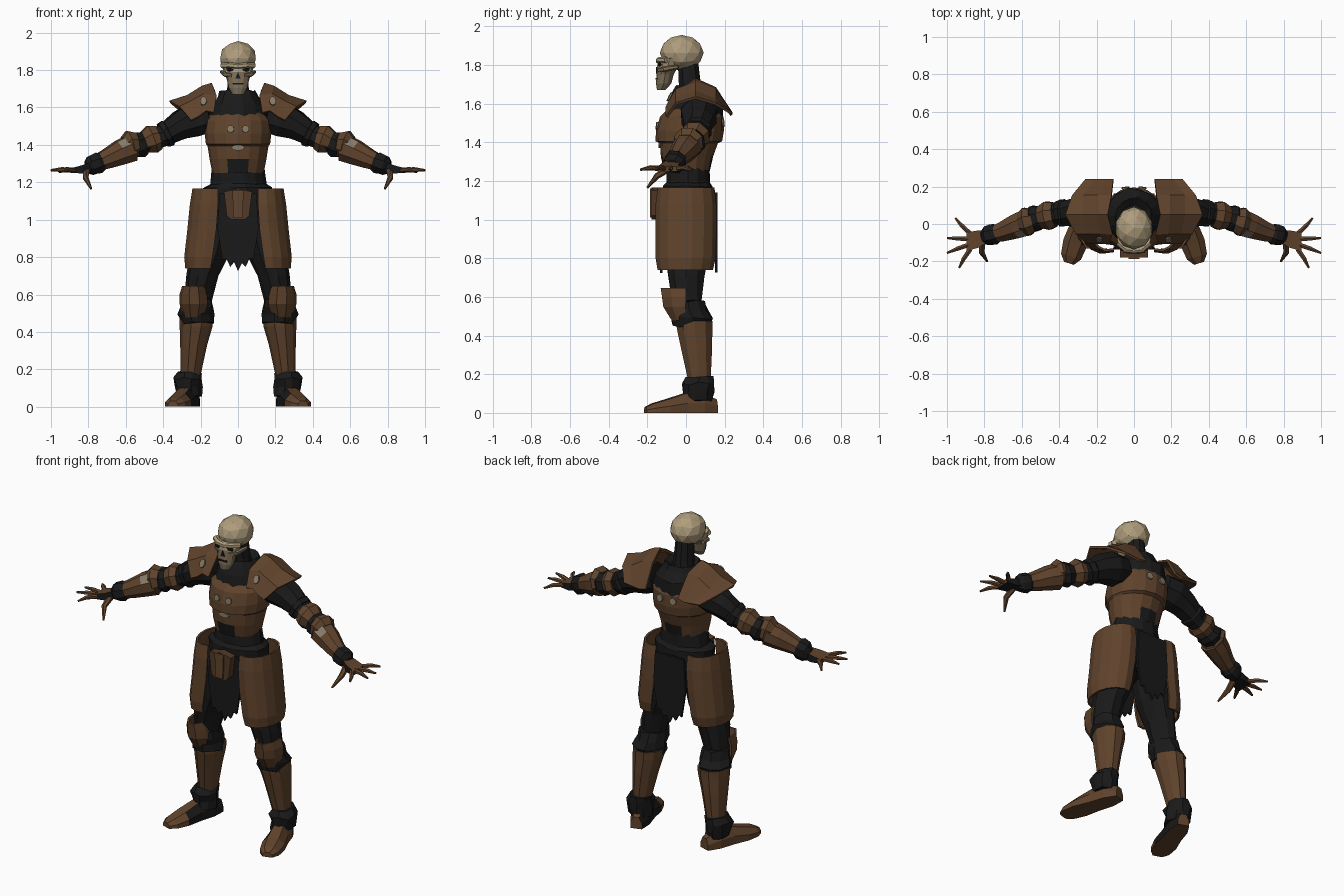
import bpy, bmesh, math, random
from mathutils import Vector, Matrix
random.seed(4)


def colour(name, r, g, b):
    m = bpy.data.materials.new(name)
    m.diffuse_color = (r, g, b, 1)
    return m


BROWN = colour("leather brown", 0.115, 0.056, 0.025)
DARK = colour("black cloth", 0.010, 0.010, 0.010)
BONE = colour("bone", 0.43, 0.34, 0.205)
OLD = colour("aged bone", 0.21, 0.16, 0.095)
STUD = colour("dull metal", 0.24, 0.20, 0.14)
RUST = colour("rusty brown", 0.085, 0.042, 0.021)


def finish(name, bm, mats, mirror=False, thick=0, rule=None):
    bmesh.ops.recalc_face_normals(bm, faces=bm.faces)
    bm.normal_update()
    if rule:
        for f in bm.faces:
            f.material_index = int(rule(f.calc_center_median(), f.normal))
    me = bpy.data.meshes.new(name)
    bm.to_mesh(me)
    bm.free()
    for m in (mats if isinstance(mats, (list, tuple)) else [mats]):
        me.materials.append(m)
    ob = bpy.data.objects.new(name, me)
    bpy.context.collection.objects.link(ob)
    if thick:
        s = ob.modifiers.new("thickness", 'SOLIDIFY')
        s.thickness, s.offset = thick, 0
    if mirror:
        ob.modifiers.new("mirror", 'MIRROR').use_mirror_merge = False
    return ob


def skin(name, rings, mats, closed=True, jitter=0, **kw):
    """Join rows of points into a surface; closed rows become a capped solid."""
    bm = bmesh.new()
    vs = [[bm.verts.new(Vector(p) + Vector([random.uniform(-jitter, jitter) for _ in range(3)]))
           for p in ring] for ring in rings]
    n = len(vs[0])
    for a, b in zip(vs, vs[1:]):
        for i in range(n if closed else n - 1):
            j = (i + 1) % n
            bm.faces.new((a[i], a[j], b[j], b[i]))
    if closed:
        bm.faces.new(vs[0])
        bm.faces.new(vs[-1])
    return finish(name, bm, mats, **kw)


def loft(name, rings, mats, n=12, a0=0, a1=360, **kw):
    """Horizontal elliptical rings (cx, cy, z, rx, ry); part arcs make open shells."""
    full = a1 - a0 == 360
    ang = [math.radians(a0 + (a1 - a0) * i / (n if full else n - 1)) for i in range(n)]
    return skin(name, [[(cx + rx * math.cos(a), cy + ry * math.sin(a), z) for a in ang]
                       for cx, cy, z, rx, ry in rings], mats, closed=full, **kw)


def tube(name, pts, mats, n=8, **kw):
    """Rings set square to a path of (x, y, z, radius)."""
    P = [Vector(p[:3]) for p in pts]
    rings = []
    for i, p in enumerate(pts):
        d = (P[min(i + 1, len(P) - 1)] - P[max(i - 1, 0)]).normalized()
        s = d.cross(Vector((0, 0, 1))).normalized()
        u = s.cross(d)
        rings.append([P[i] + p[3] * (s * math.cos(t) + u * math.sin(t))
                      for t in (2 * math.pi * (k + .5) / n for k in range(n))])
    return skin(name, rings, mats, **kw)


def plate(name, outline, y0, y1, mats, **kw):
    """Upright slab from an x-z outline."""
    return skin(name, [[(x, y, z) for x, z in outline] for y in (y0, y1)], mats, **kw)


def ball(name, loc, size, mats, sub=2, **kw):
    bm = bmesh.new()
    bmesh.ops.create_icosphere(bm, subdivisions=sub, radius=1,
                               matrix=Matrix.Translation(loc) @ Matrix.Diagonal((*size, 1)))
    return finish(name, bm, mats, **kw)


def disc(name, loc, normal, rx, ry, mats=STUD, **kw):
    bm = bmesh.new()
    rot = Vector(normal).to_track_quat('Z', 'Y').to_matrix().to_4x4()
    bmesh.ops.create_cone(bm, cap_ends=True, segments=8, radius1=1, radius2=1, depth=.009,
                          matrix=Matrix.Translation(loc) @ rot @ Matrix.Diagonal((rx, ry, 1, 1)))
    return finish(name, bm, mats, **kw)


# Skull: cranium, face with jaw, brow, cheekbones, sockets, nose and mouth
ball("cranium", (0, -.022, 1.862), (.1, .114, .093), BONE)
loft("face_and_jaw", [(0, -.128, 1.67, .03, .022), (0, -.115, 1.705, .05, .04), (0, -.108, 1.75, .06, .044),
                      (0, -.095, 1.79, .076, .054), (0, -.085, 1.835, .09, .06)], [OLD, BONE], n=12,
     rule=lambda c, n: c.z > 1.79)
tube("brow", [(-.085, -.1, 1.825, .016), (-.04, -.138, 1.826, .016), (0, -.142, 1.82, .015),
              (.04, -.138, 1.826, .016), (.085, -.1, 1.825, .016)], BONE, n=6)
tube("cheekbone", [(.03, -.138, 1.772, .012), (.068, -.11, 1.778, .016), (.088, -.04, 1.79, .01)], OLD, n=6, mirror=True)
ball("eye_socket", (.04, -.134, 1.802), (.026, .016, .012), DARK, 1, mirror=True)
plate("nose_hole", [(-.014, 1.755), (.014, 1.755), (0, 1.79)], -.154, -.14, DARK)
plate("mouth_gap", [(-.028, 1.724), (.028, 1.724), (.028, 1.732), (-.028, 1.732)], -.157, -.13, DARK)

# Neck, collar and waist
loft("neck", [(0, .025, 1.6, .075, .075), (0, .02, 1.7, .058, .06), (0, .01, 1.82, .05, .055)], DARK, 10)
loft("collar", [(0, .04, 1.53, .165, .15), (0, .05, 1.61, .14, .14), (0, .04, 1.66, .11, .11),
                (0, .04, 1.69, .095, .095), (0, .04, 1.66, .06, .06)], DARK, 14, jitter=.006)
loft("waist", [(0, .01, .93, .14, .12), (0, .01, 1.08, .18, .13), (0, .01, 1.17, .185, .13),
               (0, .01, 1.19, .15, .115), (0, .01, 1.3, .135, .11)], DARK, 14, jitter=.004)

# Cuirass: black notches low at front and back
loft("cuirass", [(0, .005, 1.25, .137, .118), (0, .005, 1.325, .152, .135), (0, .015, 1.395, .163, .15),
                 (0, .015, 1.405, .172, .172), (0, .02, 1.46, .178, .176), (0, .03, 1.53, .175, .165),
                 (0, .04, 1.58, .135, .125)], [BROWN, DARK], 16,
     rule=lambda c, n: c.z < 1.33 and abs(c.x) < .07 or abs(n.z) > .98)
disc("chest_stud", (.04, -.15, 1.485), (0.1, -1, .1), .02, .02, mirror=True)
disc("back_stud", (.045, .193, 1.5), (0.1, 1, .1), .022, .022, mirror=True)
disc("belly_stud", (0, -.139, 1.385), (0, -1, 0), .036, .016)

# Pauldrons: rows run front to back, each from neck to outer tip
rows = [(-.10, (.13, 1.57, .17, 1.58, .21, 1.55, .25, 1.53)),
        (-.05, (.115, 1.66, .18, 1.67, .25, 1.63, .31, 1.60)),
        (.05, (.14, 1.725, .19, 1.71, .27, 1.66, .365, 1.63)),
        (.15, (.12, 1.68, .19, 1.67, .27, 1.62, .33, 1.60)),
        (.235, (.11, 1.55, .155, 1.54, .21, 1.545, .26, 1.55))]
skin("pauldron", [[(r[i], y, r[i + 1]) for i in (0, 2, 4, 6)] for y, r in rows], BROWN,
     closed=False, thick=.014, mirror=True)
disc("pauldron_stud", (.185, -.085, 1.635), (.1, -.88, .45), .018, .026, mirror=True)

# Arms
tube("upper_arm", [(.15, .06, 1.55, .09), (.23, .065, 1.535, .1), (.31, .065, 1.5, .082),
                   (.4, .055, 1.45, .062), (.5, .035, 1.41, .06), (.6, 0, 1.37, .05)], DARK, mirror=True, jitter=.005)
tube("arm_band", [(.36, .06, 1.47, .06), (.375, .06, 1.463, .078), (.4, .055, 1.45, .072)], DARK, mirror=True)
tube("elbow_guard", [(.425, .05, 1.44, .07), (.46, .045, 1.43, .082), (.505, .035, 1.41, .06)], BROWN, mirror=True)
tube("elbow_wrap", [(.5, .035, 1.41, .064), (.53, .03, 1.40, .075), (.56, .015, 1.385, .06)], DARK, mirror=True)
tube("elbow_flare", [(.54, .02, 1.405, .065), (.575, .012, 1.40, .082), (.6, .005, 1.388, .06)], BROWN, mirror=True)
tube("forearm_guard", [(.57, .01, 1.382, .076), (.63, -.012, 1.358, .07), (.7, -.04, 1.325, .056),
                       (.765, -.06, 1.298, .044)], [BROWN, STUD], mirror=True,
     rule=lambda c, n: n.y < -.35 and n.z > .2 and c.x < .63)
tube("wrist_wrap", [(.73, -.048, 1.312, .05), (.75, -.055, 1.304, .06), (.785, -.062, 1.29, .055),
                    (.81, -.068, 1.28, .034)], DARK, mirror=True, jitter=.004)

# Hands: palm slab with a brown back, four fingers and a thumb
skin("palm", [[(x, c - w, z - h), (x, c + w, z - h), (x, c + w, z + h), (x, c - w, z + h)]
              for x, c, w, z, h in ((.78, -.065, .03, 1.285, .024), (.83, -.08, .046, 1.27, .022),
                                    (.895, -.095, .05, 1.262, .013))], [DARK, BROWN], mirror=True,
     rule=lambda c, n: n.z > .5 or n.x > .5)
for i, (by, tx, ty, tz) in enumerate([(-.052, .955, .032, 1.255), (-.08, 1.0, -.075, 1.265),
                                      (-.108, 1.0, -.155, 1.265), (-.135, .935, -.235, 1.258)]):
    tube("finger_%d" % (i + 1), [(.875, by, 1.264, .014), ((.885 + tx) / 2, (by + ty) / 2, 1.268, .013),
                                 (tx, ty, tz, .006)], BROWN, 6, mirror=True)
tube("thumb", [(.81, -.09, 1.265, .02), (.815, -.15, 1.225, .016), (.785, -.2, 1.165, .006)], BROWN, 6, mirror=True)

# Belt plate and ragged loincloths
plate("belt_plate", [(-.075, 1.15), (-.06, 1.02), (-.035, 1.0), (.035, 1.0), (.06, 1.02), (.075, 1.15), (0, 1.165)],
      -.178, -.13, RUST)
plate("belt_plate_ridge", [(-.03, 1.16), (-.025, 1.01), (.025, 1.01), (.03, 1.16)], -.187, -.17, BROWN)


def cloth(name, y, top, w):
    steps = 8
    hem = [(w * .75 * (1 - 2 * i / steps), .72 + .03 * (i % 2) + .05 * abs(1 - 2 * i / steps) + random.uniform(0, .02))
           for i in range(steps + 1)]
    plate(name, [(-w, .95), (-w * .9, top), (w * .9, top), (w, .95)] + hem, y, y + .014, DARK)


cloth("front_cloth", -.135, 1.14, .11)
cloth("back_cloth", .15, 1.14, .11)

# Legs
loft("leg", [(.1, .005, 1.02, .1, .12), (.15, .005, .82, .105, .115), (.19, 0, .7, .086, .098),
             (.215, .005, .57, .072, .08), (.225, .04, .44, .075, .085)], DARK, 10, mirror=True, jitter=.004)
loft("thigh_plate", [(.14, 0, 1.165, .1, .142), (.142, 0, 1.08, .112, .152), (.152, 0, .95, .115, .153),
                     (.172, -.002, .8, .112, .15), (.178, -.004, .74, .1, .138)], BROWN, 10, -108, 108,
     thick=.012, mirror=True)
loft("knee_wrap", [(.22, .03, .45, .085, .098), (.225, .03, .49, .092, .108), (.22, .02, .53, .088, .1),
                   (.215, .01, .58, .078, .088)], DARK, 10, mirror=True, jitter=.008)
loft("knee_guard", [(.235, -.01, .48, .05, .062), (.232, -.01, .55, .075, .108), (.235, -.01, .6, .072, .115),
                    (.235, -.01, .645, .058, .122)], BROWN, 6, -185, 5, thick=.012, mirror=True)
loft("greave", [(.222, .043, .475, .09, .1), (.224, .045, .43, .088, .096), (.237, .055, .33, .072, .084),
                (.254, .07, .16, .052, .06)], BROWN, 10, mirror=True)
loft("ankle_wrap", [(.262, .06, .06, .066, .08), (.268, .062, .11, .072, .085), (.268, .065, .15, .08, .09),
                    (.262, .07, .185, .062, .07)], DARK, 10, mirror=True, jitter=.008)

# Boots: sections from heel to toe along a turned-out axis
heel, toe = Vector((.235, .155, 0)), Vector((.348, -.21, 0))
side = Vector((.95, .3, 0))
skin("boot", [[heel.lerp(toe, t) + side * (w * a) + Vector((0, 0, h * b))
               for a, b in ((-1, 0), (-1, .5), (-.5, 1), (.5, 1), (1, .5), (1, 0))]
              for t, w, h in ((0, .034, .07), (.2, .055, .1), (.45, .056, .1), (.7, .066, .07),
                              (.9, .056, .048), (1, .028, .03))], [BROWN, DARK], mirror=True,
     rule=lambda c, n: n.x < -.5 and c.y > -.08)
